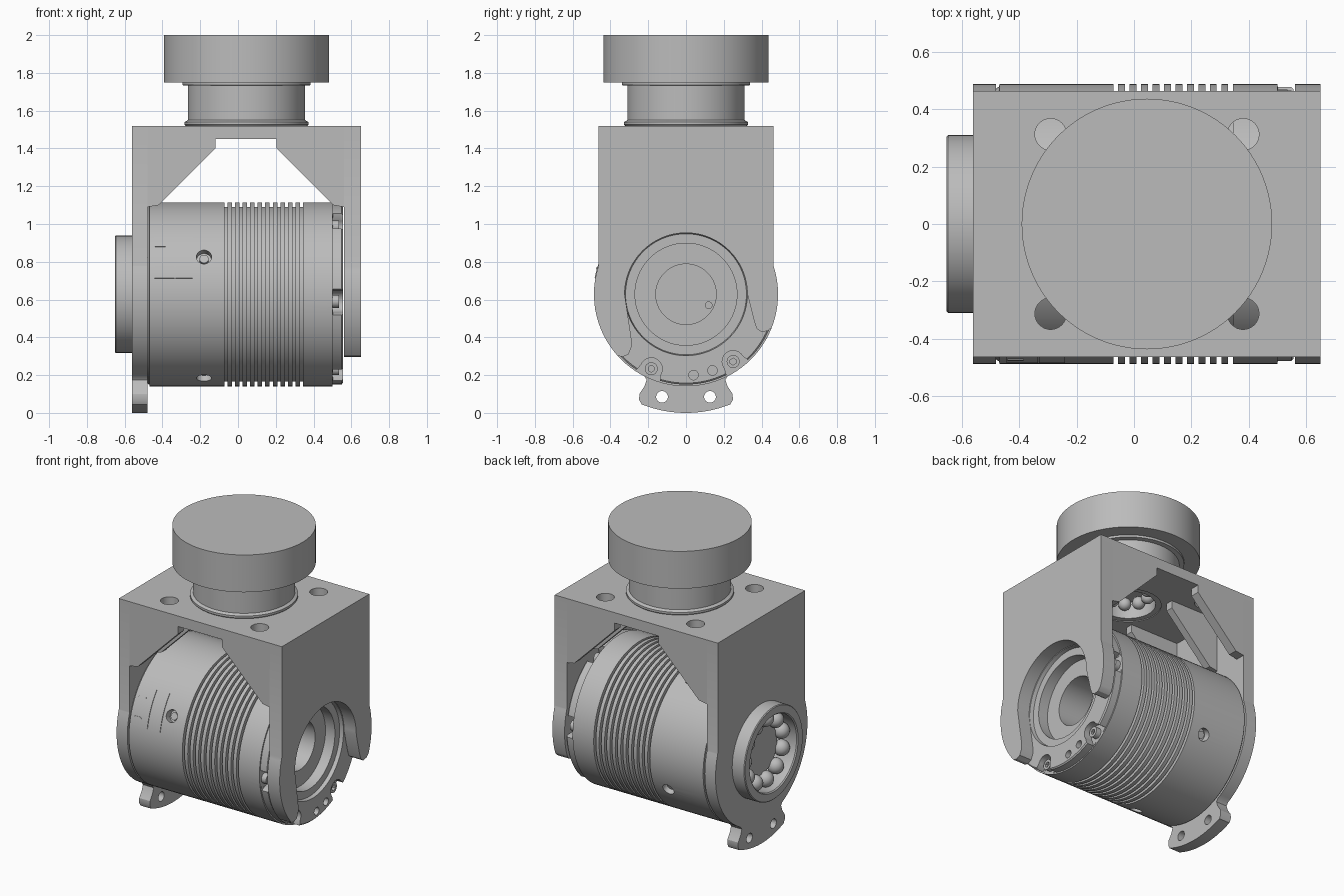
import bpy, bmesh
from math import sin, cos, radians, pi
from mathutils import Matrix, Vector

cube = bpy.data.objects.get("Cube")
if cube:
    bpy.data.objects.remove(cube)

grey = bpy.data.materials.new("machined grey")
grey.use_nodes = True
grey.diffuse_color = (0.5, 0.5, 0.5, 1)
grey.node_tree.nodes["Principled BSDF"].inputs["Base Color"].default_value = (0.5, 0.5, 0.5, 1)

AXIS_Z = 0.628   # height of the motor axis
R = 0.487        # motor radius
COL_X = 0.045    # column centre


def finish(name, bm):
    bmesh.ops.remove_doubles(bm, verts=bm.verts, dist=1e-5)
    bmesh.ops.recalc_face_normals(bm, faces=bm.faces)
    mesh = bpy.data.meshes.new(name)
    bm.to_mesh(mesh)
    bm.free()
    mesh.materials.append(grey)
    ob = bpy.data.objects.new(name, mesh)
    bpy.context.collection.objects.link(ob)
    return ob


def lathe(name, profile, axis="X", closed=False, steps=96):
    """Revolve (position along axis, radius) pairs around the motor axis or the column."""
    bm = bmesh.new()
    if axis == "X":
        pts, centre, direction = [(a, 0, AXIS_Z + r) for a, r in profile], (0, 0, AXIS_Z), (1, 0, 0)
    else:
        pts, centre, direction = [(COL_X + r, 0, a) for a, r in profile], (COL_X, 0, 0), (0, 0, 1)
    vs = [bm.verts.new(p) for p in pts]
    es = [bm.edges.new(pair) for pair in zip(vs, vs[1:])]
    if closed:
        es.append(bm.edges.new((vs[-1], vs[0])))
    bmesh.ops.spin(bm, geom=vs + es, cent=centre, axis=direction, angle=2 * pi, steps=steps)
    return finish(name, bm)


def extrude(name, pts, axis, a, b):
    """Extrude an outline: (y, z) along X or (x, z) along Y."""
    bm = bmesh.new()
    place = (lambda u, v: (a, u, v)) if axis == "X" else (lambda u, v: (u, a, v))
    face = bm.faces.new([bm.verts.new(place(u, v)) for u, v in pts])
    new = bmesh.ops.extrude_face_region(bm, geom=[face])["geom"]
    shift = Vector((b - a, 0, 0)) if axis == "X" else Vector((0, b - a, 0))
    bmesh.ops.translate(bm, vec=shift, verts=[g for g in new if isinstance(g, bmesh.types.BMVert)])
    return finish(name, bm)


def cylinder(name, start, end, radius, segs=32):
    start, end = Vector(start), Vector(end)
    d = end - start
    m = Matrix.Translation((start + end) / 2) @ d.to_track_quat("Z", "Y").to_matrix().to_4x4()
    bm = bmesh.new()
    bmesh.ops.create_cone(bm, cap_ends=True, segments=segs, radius1=radius, radius2=radius,
                          depth=d.length, matrix=m)
    return finish(name, bm)


def box(name, lo, hi):
    return extrude(name, [(lo[0], lo[2]), (hi[0], lo[2]), (hi[0], hi[2]), (lo[0], hi[2])],
                   "Y", lo[1], hi[1])


def cut(ob, cutters):
    for c in cutters:
        c.hide_render = True
        mod = ob.modifiers.new("cut", "BOOLEAN")
        mod.operation, mod.solver, mod.object = "DIFFERENCE", "EXACT", c
    deps = bpy.context.evaluated_depsgraph_get()
    mesh = bpy.data.meshes.new_from_object(ob.evaluated_get(deps))
    ob.modifiers.clear()
    ob.data = mesh
    for c in cutters:
        bpy.data.objects.remove(c)


def polar(deg, r=R):
    """Point (y, z) around the motor axis."""
    return (r * cos(radians(deg)), AXIS_Z + r * sin(radians(deg)))


def arc(a, b, r=R, n=24):
    return [polar(a + (b - a) * i / n, r) for i in range(n + 1)]


# Motor body with cooling fins and a stepped bore in the +x end
profile = [(-0.48, 0), (-0.48, 0.472), (-0.47, 0.478), (-0.468, R)]
for i in range(11):
    x = -0.072 + i * 0.04
    profile += [(x, R), (x, R - 0.024), (x + 0.016, R - 0.024), (x + 0.016, R)]
profile += [(0.5, R), (0.5, 0.478), (0.548, 0.478), (0.555, 0.47), (0.555, 0.325), (0.53, 0.32),
            (0.53, 0.27), (0.46, 0.27), (0.46, 0.16), (0.1, 0.16), (0.1, 0)]
motor = lathe("motor_body", profile)

cutters = []
for k in range(6):
    # Bolt pockets around the +x rim
    deg = -115 + 60 * k
    y, z = polar(deg, 0.435)
    cutters.append(cylinder("pocket", (0.5, y, z), (0.6, y, z), 0.058))
    t = Vector((0, -sin(radians(deg)), cos(radians(deg))))
    ins, out = Vector((0, *polar(deg, 0.435))), Vector((0, *polar(deg, 0.56)))
    quad = [ins - t * 0.056, out - t * 0.1, out + t * 0.1, ins + t * 0.056]
    cutters.append(extrude("slot", [(p.y, p.z) for p in quad], "X", 0.502, 0.601))
for k in range(4):
    # Radial screw holes
    deg = 156 + 90 * k
    cutters.append(cylinder("hole", (-0.18, *polar(deg, 0.44)), (-0.18, *polar(deg, 0.55)), 0.04))
for y, z in ((0.04, 0.2), (0.14, 0.225)):
    cutters.append(cylinder("pin_hole", (0.5, y, z), (0.6, y, z), 0.025))
cut(motor, cutters)

for k in range(6):
    y, z = polar(-115 + 60 * k, 0.435)
    bolt = cylinder("rim_bolt", (0.49, y, z), (0.535, y, z), 0.034)
    cut(bolt, [cylinder("socket", (0.515, y, z), (0.6, y, z), 0.018, 6)])
for k in range(4):
    deg = 156 + 90 * k
    cylinder("radial_screw", (-0.18, *polar(deg, 0.42)), (-0.18, *polar(deg, 0.46)), 0.024)
cylinder("bore_pin", (0.09, 0.12, 0.57), (0.115, 0.12, 0.57), 0.02)

# Connector cover on the front of the motor
for lo, hi in ((-0.443, -0.335), (-0.33, -0.24)):
    extrude("connector_cover", arc(141, 170, R + 0.004) + arc(170, 141, R - 0.01), "X", lo, hi)
for deg in (148, 163):
    extrude("connector_tab", arc(deg, deg + 1.2, R + 0.008, 4) + arc(deg + 1.2, deg, R - 0.01, 4),
            "X", -0.44, -0.385)

# Arm on the -x side, with a mounting foot below
H, TOP, UNDER = 0.463, 1.52, 1.45
half = [(H, TOP), (H, 0.78)] + arc(17.5, -63) + [(0.208, 0.175), (0.22, 0.14), (0.247, 0.1),
        (0.248, 0.07), (0.235, 0.045)] + arc(-69, -90, 0.628, 10)
left_arm = extrude("foot_side_arm", half + [(-y, z) for y, z in reversed(half[:-1])], "X", -0.56, -0.48)
cut(left_arm, [cylinder("foot_hole", (-0.7, s * 0.127, 0.085), (-0.4, s * 0.127, 0.085), 0.031)
               for s in (-1, 1)] +
    [cylinder("bearing_bore", (-0.7, 0, AXIS_Z), (-0.4, 0, AXIS_Z), 0.275, 64)])

# Arm on the +x side, with an open-bottomed hook around the bore
outline = [(H, TOP), (H, 0.78)] + arc(17.5, -21) + [(0.435, 0.435), (0.4, 0.428), (0.375, 0.445),
           (0.362, 0.48)] + arc(0, 180, 0.325, 48) + [(-0.29, 0.4), (-0.288, 0.35), (-0.305, 0.31),
           (-0.335, 0.297)] + arc(222, 162.5) + [(-H, TOP)]
extrude("hook_side_arm", outline, "X", 0.56, 0.65)

# Top plate joining the arms
plate = box("top_plate", (-0.48, -H, UNDER), (0.56, H, TOP))
cut(plate, [cylinder("plate_hole", (COL_X + sx * 0.335, sy * 0.312, 1.3),
                     (COL_X + sx * 0.335, sy * 0.312, 1.6), 0.055)
            for sx in (-1, 1) for sy in (-1, 1)] +
    [cylinder("column_bore", (COL_X, 0, 1.3), (COL_X, 0, 1.6), 0.2, 64)])

# Diagonal ribs under the plate
for y0, y1 in ((0.4, H), (0.165, 0.215)):
    for s in (-1, 1):
        extrude("left_rib", [(-0.48, UNDER), (-0.12, UNDER), (-0.12, 1.4), (-0.42, 1.1), (-0.48, 1.09)],
                "Y", s * y0, s * y1)
        extrude("right_rib", [(0.56, UNDER), (0.205, UNDER), (0.205, 1.4), (0.505, 1.1), (0.56, 1.09)],
                "Y", s * y0, s * y1)

# Side bearing: outer ring, hub and balls
lathe("side_bearing_ring", [(-0.652, 0.305), (-0.647, 0.31), (-0.56, 0.31), (-0.5, 0.275),
                            (-0.56, 0.25), (-0.645, 0.25), (-0.652, 0.257)], closed=True)
lathe("side_bearing_hub", [(-0.48, 0), (-0.56, 0), (-0.56, 0.165), (-0.48, 0.165)])


def balls(name, count, radius, place):
    bm = bmesh.new()
    for k in range(count):
        bmesh.ops.create_uvsphere(bm, u_segments=20, v_segments=12, radius=radius,
                                  matrix=Matrix.Translation(place(2 * pi * k / count)))
    finish(name, bm)


balls("side_bearing_balls", 11, 0.052,
      lambda a: (-0.57, 0.205 * cos(a), AXIS_Z + 0.205 * sin(a)))

# Column, cap and the bearing beneath them
lathe("column", [(1.58, 0), (1.58, 0.2), (1.52, 0.2), (1.52, 0.322), (1.526, 0.328), (1.54, 0.328),
                 (1.55, 0.31), (1.732, 0.31), (1.735, 0.34), (1.75, 0.34), (1.75, 0)], "Z")
lathe("cap", [(1.75, 0), (1.75, 0.436), (2.0, 0.436), (2.0, 0)], "Z")
lathe("column_bearing_ring", [(1.455, 0.2), (1.455, 0.165), (1.57, 0.165), (1.57, 0.2)], "Z", closed=True)
balls("column_bearing_balls", 9, 0.04,
      lambda a: (COL_X + 0.125 * cos(a), 0.125 * sin(a), 1.53))

# Smooth the round surfaces, keep the edges crisp
bpy.ops.object.select_all(action="DESELECT")
for ob in bpy.context.collection.objects:
    if ob.type == "MESH":
        ob.select_set(True)
        bpy.context.view_layer.objects.active = ob
bpy.ops.object.shade_smooth_by_angle(angle=radians(30))
